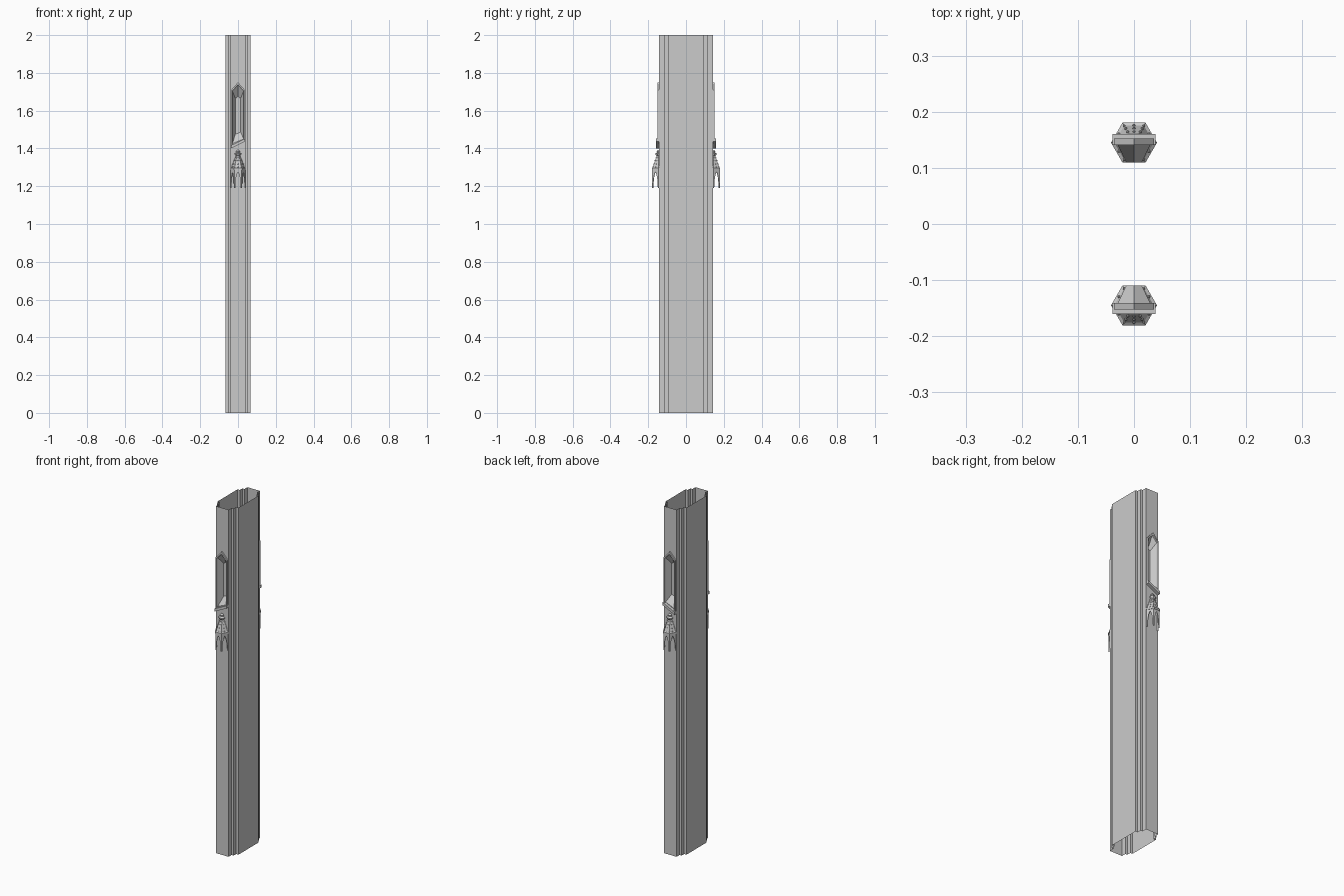
import bpy, bmesh
from math import sin, cos, pi
from mathutils import Matrix, Vector

if "Cube" in bpy.data.objects:
    bpy.data.objects.remove(bpy.data.objects["Cube"])

CY = -0.145   # canopy axis
FY = -0.143   # front plane of the shaft


def finish(name, bm):
    """Turn a bmesh into an object mirrored to the back side."""
    me = bpy.data.meshes.new(name)
    bm.to_mesh(me)
    bm.free()
    ob = bpy.data.objects.new(name, me)
    bpy.context.collection.objects.link(ob)
    m = ob.modifiers.new("mirror_back", 'MIRROR')
    m.use_axis = (False, True, False)
    m.use_clip = False
    return ob


def face(bm, pts):
    bm.faces.new([bm.verts.new(p) for p in pts])


def prism(bm, poly, y0, y1):
    """Extrude an x-z polygon between two depths."""
    n = len(poly)
    a = [bm.verts.new((x, y0, z)) for x, z in poly]
    b = [bm.verts.new((x, y1, z)) for x, z in poly]
    bm.faces.new(a)
    bm.faces.new(b[::-1])
    for i in range(n):
        j = (i + 1) % n
        bm.faces.new((a[j], a[i], b[i], b[j]))


def ring_loft(bm, levels, n=6, phase=0.0):
    """Stack of n-sided rings given as (radius, z) around the canopy axis."""
    rings = []
    for r, z in levels:
        rings.append([bm.verts.new((r * cos(phase + 2 * pi * i / n),
                                    CY + r * sin(phase + 2 * pi * i / n), z))
                      for i in range(n)])
    for a, b in zip(rings, rings[1:]):
        for i in range(n):
            j = (i + 1) % n
            bm.faces.new((a[i], a[j], b[j], b[i]))
    bm.faces.new(rings[-1])
    return rings


# Niche outline on the shaft face (x, z), and its smaller back panel
rim = [(-.03, 1.425), (0, 1.438), (.03, 1.45), (.03, 1.705), (0, 1.737), (-.03, 1.705)]
back = [(-.014, 1.475), (0, 1.481), (.014, 1.487), (.014, 1.665), (0, 1.675), (-.014, 1.665)]

# Hollow stepped shaft, open at both ends
bm = bmesh.new()
steps = [(.04, FY), (.04, -.116), (.053, -.116), (.053, -.092), (.067, -.092), (.067, 0)]
for s in (1, -1):
    for (x0, y0), (x1, y1) in zip(steps, steps[1:]):
        q = [(s * x0, y0, 0), (s * x1, y1, 0), (s * x1, y1, 2), (s * x0, y0, 2)]
        face(bm, q[::s])
    inner = [rim[4], rim[3], rim[2], rim[1]] if s == 1 else [rim[4], rim[5], rim[0], rim[1]]
    outline = [(0, 0), (s * .04, 0), (s * .04, 2), (0, 2)] + inner
    face(bm, [(x, FY, z) for x, z in outline][::s])
bmesh.ops.remove_doubles(bm, verts=bm.verts, dist=1e-5)
finish("shaft", bm)

# Recessed niche with splayed sides, roof and sill
bm = bmesh.new()
f = [bm.verts.new((x, FY, z)) for x, z in rim]
b = [bm.verts.new((x, -.110, z)) for x, z in back]
bm.faces.new(b)
for i in range(6):
    j = (i + 1) % 6
    bm.faces.new((f[i], f[j], b[j], b[i]))
finish("niche", bm)

# Raised frame around the niche
bm = bmesh.new()
outer = [(-.036, 1.41), (-.036, 1.71), (0, 1.75), (.036, 1.71), (.036, 1.44)]
inner = [(-.03, 1.41), rim[5], rim[4], rim[3], (.03, 1.44)]
for i in range(4):
    prism(bm, [outer[i], inner[i], inner[i + 1], outer[i + 1]], -.152, FY + .002)
finish("niche_frame", bm)

# Slanted sill bar
bm = bmesh.new()
prism(bm, [(-.038, 1.40), (.038, 1.437), (.038, 1.453), (-.038, 1.416)], -.160, -.142)
finish("sill_bar", bm)

# Six-sided canopy walls, each with a pointed arch
bm = bmesh.new()
r, z0, z1 = .039, 1.19, 1.29
half, apo = r * sin(pi / 6), r * cos(pi / 6)
arch = [(.0145, z0), (.0135, 1.215), (.011, 1.24), (.007, 1.26), (0, 1.277)]
for k in range(6):
    rot = Matrix.Rotation(k * pi / 3, 3, 'Z')
    for s in (1, -1):
        poly = [(half, z0), (half, z1), (0, z1)] + arch[::-1]
        pts = [rot @ Vector((s * x, -apo, z)) + Vector((0, CY, 0)) for x, z in poly]
        face(bm, pts[::s])
bmesh.ops.remove_doubles(bm, verts=bm.verts, dist=1e-5)
bmesh.ops.recalc_face_normals(bm, faces=bm.faces)
walls = finish("canopy_walls", bm)
sol = walls.modifiers.new("thickness", 'SOLIDIFY')
sol.thickness = .004

# Cornice and steep canopy roof
bm = bmesh.new()
ring_loft(bm, [(.030, 1.284), (.041, 1.286), (.041, 1.296), (.035, 1.300),
               (.022, 1.335), (.011, 1.362)])
finish("canopy_roof", bm)

# Finial on the roof tip
bm = bmesh.new()
ring_loft(bm, [(.010, 1.358), (.018, 1.368), (.019, 1.373), (.009, 1.379),
               (.011, 1.385), (.004, 1.393)], 8, pi / 8)
finish("finial", bm)

# Small leaf knobs up the roof and around the cornice
bm = bmesh.new()
for k in range(12):
    a = k * pi / 6
    shrink = 1.0 if k % 2 == 0 else .88
    for rad, z in [(.035, 1.302), (.029, 1.318), (.022, 1.336), (.016, 1.351)]:
        p = Vector((rad * shrink * cos(a), CY + rad * shrink * sin(a), z))
        bmesh.ops.create_icosphere(bm, subdivisions=1, radius=.0028,
                                   matrix=Matrix.Translation(p))
finish("leaf_knobs", bm)
